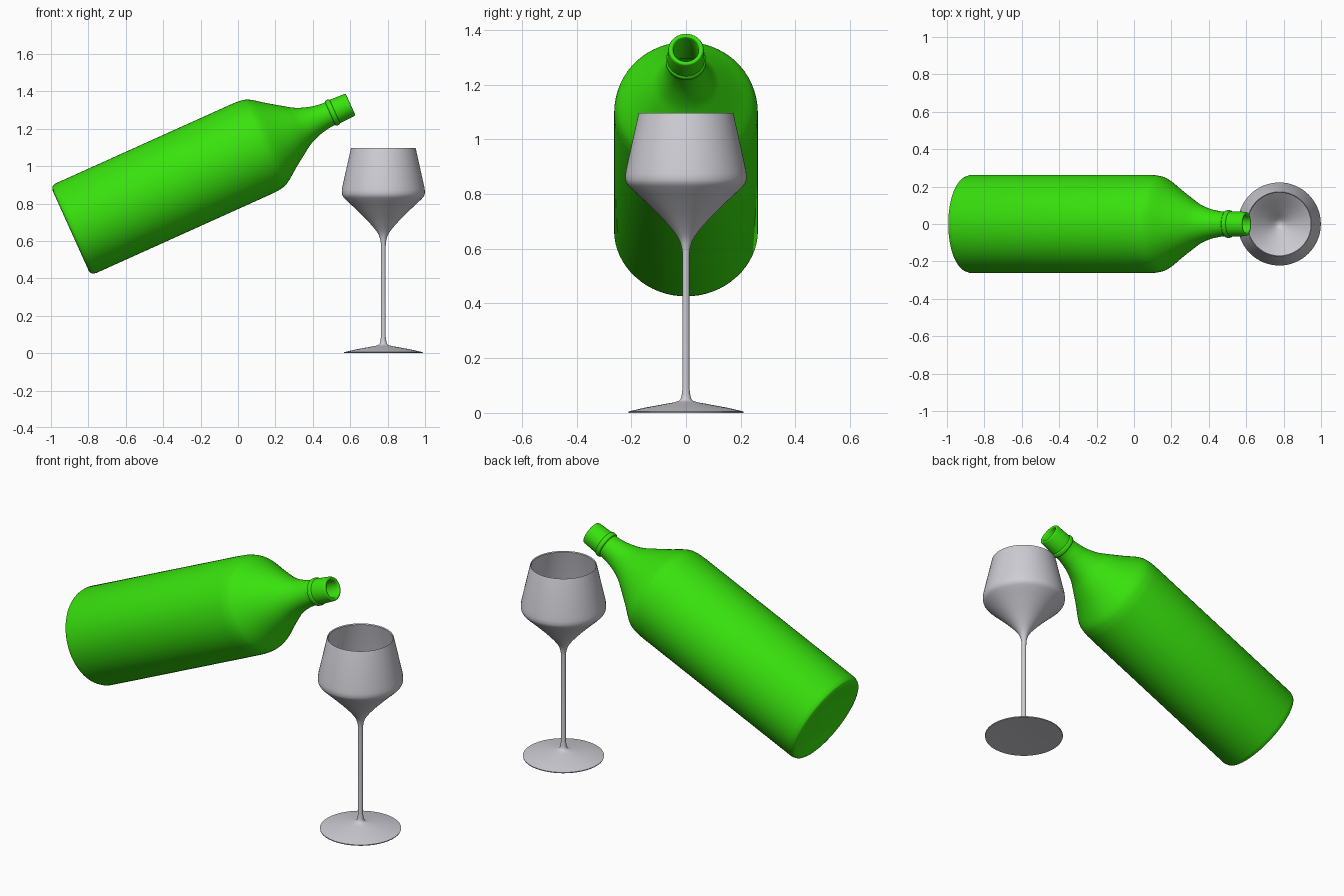
import bpy, bmesh, math
from mathutils import Vector

if "Cube" in bpy.data.objects:
    bpy.data.objects.remove(bpy.data.objects["Cube"], do_unlink=True)


def make_material(name, colour):
    mat = bpy.data.materials.new(name)
    mat.use_nodes = True
    mat.diffuse_color = colour
    mat.node_tree.nodes["Principled BSDF"].inputs["Base Color"].default_value = colour
    return mat


def smooth_run(points, steps=5):
    """Catmull-Rom curve through the points of one smooth stretch."""
    pts = [Vector(p) for p in points]
    if len(pts) < 3:
        return pts
    ext = [2 * pts[0] - pts[1]] + pts + [2 * pts[-1] - pts[-2]]
    out = []
    for a, b, c, d in zip(ext, ext[1:], ext[2:], ext[3:]):
        for i in range(steps):
            t = i / steps
            out.append(0.5 * (2 * b + (c - a) * t + (2 * a - 5 * b + 4 * c - d) * t * t
                              + (3 * b - a - 3 * c + d) * t ** 3))
    return out + [pts[-1]]


def lathe(name, runs, mat, segments=64):
    """Spin a profile of (radius, height) runs around z; corners fall between runs."""
    profile = []
    for run in runs:
        for p in smooth_run(run):
            if not profile or (p - profile[-1]).length > 1e-4:
                profile.append(p)
    bm = bmesh.new()
    verts = [bm.verts.new((max(p.x, 0), 0, p.y)) for p in profile]
    edges = [bm.edges.new(pair) for pair in zip(verts, verts[1:])]
    bmesh.ops.spin(bm, geom=verts + edges, cent=(0, 0, 0), axis=(0, 0, 1),
                   angle=2 * math.pi, steps=segments, use_duplicate=False)
    bmesh.ops.remove_doubles(bm, verts=bm.verts, dist=1e-5)
    bmesh.ops.recalc_face_normals(bm, faces=bm.faces)
    mesh = bpy.data.meshes.new(name)
    bm.to_mesh(mesh)
    bm.free()
    mesh.materials.append(mat)
    obj = bpy.data.objects.new(name, mesh)
    bpy.context.collection.objects.link(obj)
    bpy.ops.object.select_all(action="DESELECT")
    obj.select_set(True)
    bpy.context.view_layer.objects.active = obj
    bpy.ops.object.shade_smooth_by_angle(angle=math.radians(35))
    return obj


green = make_material("bottle green", (0.04, 0.76, 0.004, 1))
silver = make_material("pale glass grey", (0.62, 0.61, 0.66, 1))

# Bottle: base, body, shoulder, neck, collar, lip, then the hollow inside
bottle = lathe("bottle", [
    [(0, 0.02), (0.12, 0.015), (0.2, 0.004), (0.235, 0)],
    [(0.235, 0), (0.254, 0.008), (0.263, 0.03)],
    [(0.263, 0.03), (0.263, 1.06)],
    [(0.263, 1.06), (0.26, 1.11), (0.245, 1.16), (0.19, 1.237), (0.14, 1.31),
     (0.105, 1.365), (0.08, 1.43), (0.068, 1.49), (0.066, 1.522)],
    [(0.066, 1.522), (0.073, 1.527), (0.074, 1.536), (0.073, 1.545), (0.068, 1.55)],
    [(0.068, 1.55), (0.065, 1.632)],
    [(0.065, 1.632), (0.062, 1.64), (0.056, 1.642), (0.049, 1.64), (0.046, 1.632)],
    [(0.046, 1.632), (0.046, 1.5)],
    [(0.046, 1.5), (0.06, 1.43), (0.09, 1.365), (0.17, 1.237), (0.23, 1.15), (0.245, 1.06)],
    [(0.245, 1.06), (0.245, 0.04)],
    [(0.245, 0.04), (0, 0.04)],
], green)
tilt = math.radians(24.27)
bottle.rotation_euler = (0, math.pi / 2 - tilt, 0)
bottle.location = (-0.895, 0, 0.655)

# Wine glass: foot, stem, bowl, rim, then the inside of the bowl
glass = lathe("wine_glass", [
    [(0, 0.006), (0.1, 0.004), (0.21, 0)],
    [(0.21, 0), (0.211, 0.005)],
    [(0.211, 0.005), (0.15, 0.019), (0.08, 0.032), (0.035, 0.041), (0.019, 0.053), (0.0125, 0.09)],
    [(0.0125, 0.09), (0.0125, 0.57)],
    [(0.0125, 0.57), (0.016, 0.605), (0.032, 0.645), (0.08, 0.703), (0.145, 0.768),
     (0.198, 0.818), (0.217, 0.84), (0.222, 0.862), (0.219, 0.89)],
    [(0.219, 0.89), (0.174, 1.092)],
    [(0.174, 1.092), (0.172, 1.097), (0.168, 1.092)],
    [(0.168, 1.092), (0.213, 0.89)],
    [(0.213, 0.89), (0.216, 0.862), (0.211, 0.843), (0.192, 0.822), (0.14, 0.775),
     (0.075, 0.711), (0.025, 0.66), (0, 0.648)],
], silver)
glass.location = (0.777, 0, 0)
